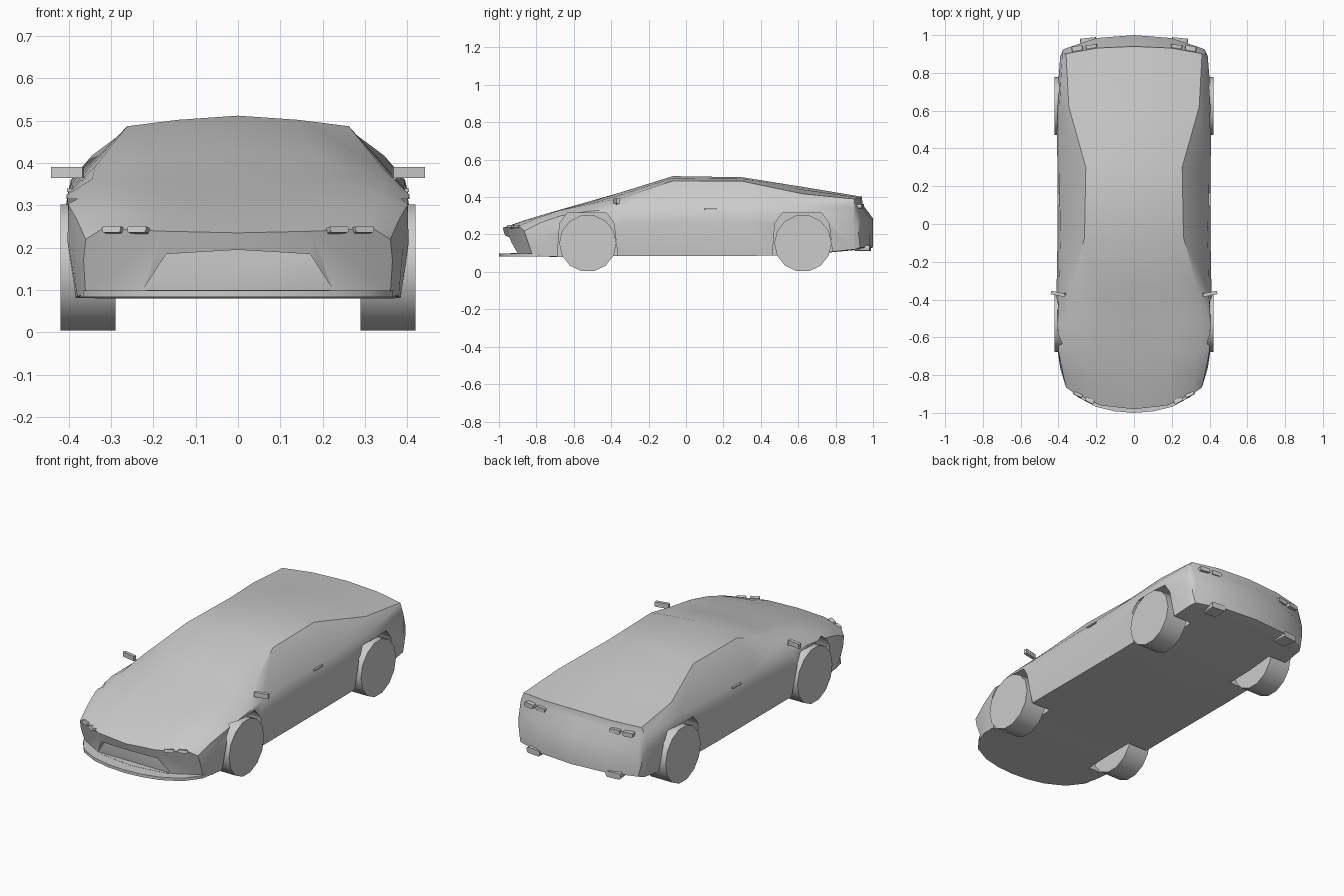
import bpy, bmesh, math
from mathutils import Matrix, Vector

cube = bpy.data.objects.get("Cube")
if cube:
    bpy.data.objects.remove(cube, do_unlink=True)

grey = bpy.data.materials.new("plain_grey")
grey.use_nodes = True
grey.diffuse_color = (0.6, 0.6, 0.6, 1)
grey.node_tree.nodes["Principled BSDF"].inputs["Base Color"].default_value = grey.diffuse_color


def finish(name, bm, angle=35):
    bmesh.ops.recalc_face_normals(bm, faces=bm.faces)
    mesh = bpy.data.meshes.new(name)
    bm.to_mesh(mesh)
    bm.free()
    mesh.materials.append(grey)
    obj = bpy.data.objects.new(name, mesh)
    bpy.context.collection.objects.link(obj)
    smooth(obj, angle)
    return obj


def smooth(obj, angle):
    bpy.ops.object.select_all(action="DESELECT")
    obj.select_set(True)
    bpy.context.view_layer.objects.active = obj
    bpy.ops.object.shade_smooth_by_angle(angle=math.radians(angle))


def prism(name, outline, offset):
    """Extrude a flat outline of 3D points along an offset."""
    bm = bmesh.new()
    face = bm.faces.new([bm.verts.new(p) for p in outline])
    extruded = bmesh.ops.extrude_face_region(bm, geom=[face])["geom"]
    moved = [v for v in extruded if isinstance(v, bmesh.types.BMVert)]
    bmesh.ops.translate(bm, verts=moved, vec=offset)
    return finish(name, bm)


def block(name, centre, size, turn=0, tilt=0, bevel=0):
    bm = bmesh.new()
    bmesh.ops.create_cube(bm, size=1, matrix=Matrix.Diagonal((*size, 1)))
    if bevel:
        upright = [e for e in bm.edges if abs((e.verts[0].co - e.verts[1].co).normalized().y) > 0.9]
        bmesh.ops.bevel(bm, geom=upright, offset=bevel, segments=2, affect="EDGES", profile=0.5)
    place = Matrix.Translation(centre) @ Matrix.Rotation(turn, 4, "Z") @ Matrix.Rotation(tilt, 4, "X")
    bmesh.ops.transform(bm, matrix=place, verts=bm.verts)
    return finish(name, bm)


def cut(target, cutter):
    mod = target.modifiers.new("cut", "BOOLEAN")
    mod.operation = "DIFFERENCE"
    mod.solver = "EXACT"
    mod.object = cutter
    bpy.context.view_layer.objects.active = target
    bpy.ops.object.modifier_apply(modifier=mod.name)
    bpy.data.objects.remove(cutter, do_unlink=True)


# Body stations: y, bow, floor z, sill x, waist (x, z), shoulder (x, z), roof edge (x, z), top z
stations = [
    (-.98, .15, .09, .36, .365, .17, .36, .22, .32, .245, .235),
    (-.86, .1, .085, .38, .39, .2, .38, .265, .32, .285, .277),
    (-.7, .03, .08, .385, .405, .22, .4, .3, .33, .328, .325),
    (-.52, 0, .085, .39, .412, .25, .405, .325, .345, .362, .376),
    (-.35, 0, .085, .39, .41, .26, .395, .335, .337, .393, .425),
    (-.07, 0, .085, .39, .405, .27, .39, .345, .262, .487, .512),
    (.3, 0, .085, .39, .405, .27, .395, .35, .255, .485, .506),
    (.62, 0, .09, .39, .412, .28, .395, .36, .345, .418, .455),
    (.94, -.05, .12, .375, .39, .27, .38, .345, .36, .39, .402),
    (.945, -.05, .12, .375, .385, .26, .38, .33, .36, .355, .36),
    (1, -.09, .13, .36, .375, .2, .375, .265, .36, .28, .285),
]


def section(y, bow, floor, sill, wx, wz, sx, sz, rx, rz, top):
    half = [(0, floor), (.2, floor), (sill, floor), (wx, wz), (sx, sz),
            (rx, rz), (rx * .55, rz * .4 + top * .6), (0, top)]
    ring = half + [(-x, z) for x, z in half[-2:0:-1]]
    lean = .4 if y == stations[0][0] else 0
    return [Vector((x, y + bow * (abs(x) / .4) ** 2.5 + lean * max(0, .2 - z), z)) for x, z in ring]


bm = bmesh.new()
rings = [[bm.verts.new(p) for p in section(*s)] for s in stations]
count = len(rings[0])
for a, b in zip(rings, rings[1:]):
    for i in range(count):
        j = (i + 1) % count
        bm.faces.new((a[i], a[j], b[j], b[i]))
# Nose and tail are closed by strips joining lower and upper rows
for ring in (rings[0], rings[-1]):
    for i in range(3):
        bm.faces.new((ring[i], ring[i + 1], ring[6 - i], ring[7 - i]))
        bm.faces.new((ring[-i], ring[-i - 1], ring[8 + i], ring[7 + i]))
body = finish("body", bm)

# Wheel arches
axles = {"front": -.525, "rear": .625}
arch = [(-.17, 0), (-.15, .26), (-.11, .315), (.1, .315), (.14, .26), (.17, 0)]
for y in axles.values():
    for side in (-1, 1):
        cut(body, prism("arch_cutter", [(side * .27, y + dy, z) for dy, z in arch], (side * .3, 0, 0)))

# Front air intake
mouth = [(-.225, .1), (.225, .1), (.17, .185), (0, .195), (-.17, .185)]
cut(body, prism("intake_cutter", [(x, -1.1, z) for x, z in mouth], (0, .2, 0)))
smooth(body, 38)

# Front splitter
lip = [(0, -1), (.1, -.992), (.2, -.968), (.3, -.915), (.365, -.83), (.385, -.7)]
outline = lip + [(-x, y) for x, y in reversed(lip[1:])]
prism("splitter", [(x, y, .083) for x, y in outline], (0, 0, .016))

# Wheels
for end, y in axles.items():
    for side, label in ((-1, "right"), (1, "left")):
        bm = bmesh.new()
        turn = Matrix.Translation((side * .355, y, .153)) @ Matrix.Rotation(math.pi / 2, 4, "Y")
        bmesh.ops.create_cone(bm, cap_ends=True, segments=14, radius1=.153, radius2=.153, depth=.13, matrix=turn)
        finish(f"{end}_{label}_wheel", bm)

# Paired details
for side, label in ((-1, "right"), (1, "left")):
    block(f"{label}_mirror", (side * .403, -.37, .378), (.076, .018, .026), side * .2)
    arm = [(.345, .352), (.352, .346), (.38, .368), (.37, .374)]
    prism(f"{label}_mirror_arm", [(side * x, -.375, z) for x, z in arm], (0, .01, 0))
    block(f"{label}_door_handle", (side * .398, .13, .336), (.012, .07, .008))
    block(f"{label}_side_slit", (side * .372, -.77, .172), (.012, .05, .006), side * -.35)
    for n, (x, y) in enumerate(((.235, -.936), (.295, -.902))):
        block(f"{label}_headlight_{n}", (side * x, y, .242), (.05, .02, .016), side * .5, -.2, .005)
    for n, x in enumerate((.225, .3)):
        block(f"{label}_tail_light_{n}", (side * x, .952 - x * .08, .35), (.06, .03, .024), side * -.12, 0, .008)
    block(f"{label}_exhaust", (side * .24, .945, .127), (.085, .08, .032), side * -.1, 0, .01)
